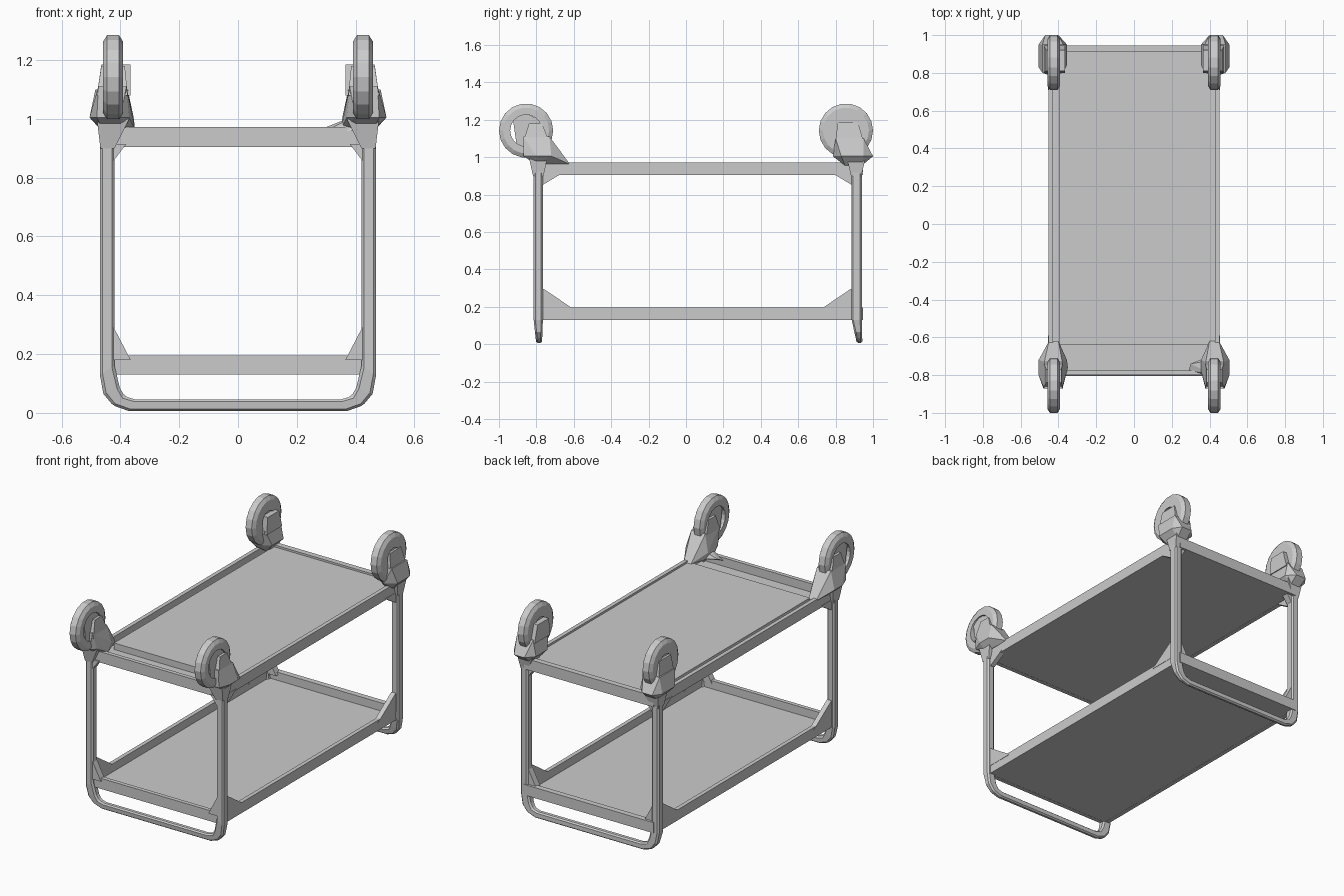
import bpy, bmesh
from math import sin, cos, pi

if "Cube" in bpy.data.objects:
    bpy.data.objects.remove(bpy.data.objects["Cube"])


def finish(name, bm, bevel=0):
    bmesh.ops.recalc_face_normals(bm, faces=bm.faces)
    me = bpy.data.meshes.new(name)
    bm.to_mesh(me)
    bm.free()
    ob = bpy.data.objects.new(name, me)
    bpy.context.collection.objects.link(ob)
    if bevel:
        m = ob.modifiers.new("bevel", 'BEVEL')
        m.width, m.segments, m.limit_method = bevel, 1, 'ANGLE'
    return ob


def box(name, x0, x1, y0, y1, z0, z1):
    return hull(name, [(x, y, z) for x in (x0, x1) for y in (y0, y1) for z in (z0, z1)])


def hull(name, pts, bevel=0):
    bm = bmesh.new()
    for p in pts:
        bm.verts.new(p)
    res = bmesh.ops.convex_hull(bm, input=bm.verts)
    junk = {g for g in res["geom_interior"] + res["geom_unused"] if isinstance(g, bmesh.types.BMVert)}
    bmesh.ops.delete(bm, geom=list(junk), context='VERTS')
    bmesh.ops.dissolve_limit(bm, angle_limit=0.02, verts=bm.verts, edges=bm.edges)
    return finish(name, bm, bevel)


def sweep(name, rings, closed, bevel=0):
    """Join a list of equal cross-sections; cap the ends unless closed."""
    bm = bmesh.new()
    vs = [[bm.verts.new(p) for p in r] for r in rings]
    n = len(vs[0])
    for i in range(len(vs) if closed else len(vs) - 1):
        a, b = vs[i], vs[(i + 1) % len(vs)]
        for k in range(n):
            bm.faces.new((a[k], a[(k + 1) % n], b[(k + 1) % n], b[k]))
    if not closed:
        bm.faces.new(vs[0])
        bm.faces.new(vs[-1])
    return finish(name, bm, bevel)


# U-shaped end frames: (outer x, outer z, inner x, inner z) down the right side
HALF = [(.47, .99, .42, .99), (.47, .13, .42, .16), (.458, .065, .402, .085),
        (.425, .025, .385, .056), (.37, .006, .35, .046)]
STATIONS = HALF + [(-a, b, -c, d) for a, b, c, d in reversed(HALF)]


def end_frame(name, y0, y1, foot0, foot1):
    def span(z):
        t = max(0, 1 - z / .13)
        return y0 + (foot0 - y0) * t, y1 + (foot1 - y1) * t
    rings = []
    for ox, oz, ix, iz in STATIONS:
        (a, b), (c, d) = span(oz), span(iz)
        rings.append([(ox, a, oz), (ox, b, oz), (ix, d, iz), (ix, c, iz)])
    sweep(name, rings, False, .009)


end_frame("front_frame", -.815, -.765, -.80, -.77)
end_frame("back_frame", .885, .94, .915, .943)

# Trays: rim walls and floor
for label, z0, z1, floor in (("lower", .13, .195, .145), ("upper", .905, .972, .92)):
    for s, side in ((-1, "left"), (1, "right")):
        a, b = sorted((s * .428, s * .453))
        box(f"{label}_tray_{side}_rim", a, b, -.80, .93, z0, z1)
    box(f"{label}_tray_front_rim", -.44, .44, -.80, -.775, z0, z1)
    box(f"{label}_tray_back_rim", -.44, .44, .91, .945, z0, z1)
    box(f"{label}_tray_floor", -.44, .44, -.79, .93, z0 + .001, floor)
box("upper_tray_deck", -.395, .435, -.64, .92, .91, .96)

# Corner gussets, wheels and wheel housings
N = 18


def wheel(name, x, y, z, r, ri, w):
    rings = []
    for i in range(N):
        c, s = cos(2 * pi * i / N), sin(2 * pi * i / N)
        prof = [(-w * .6, r), (w * .6, r), (w, r - .022), (w, ri), (-w, ri), (-w, r - .022)]
        rings.append([(x + dx, y + q * c, z + q * s) for dx, q in prof])
    sweep(name, rings, True)


for s, side in ((-1, "left"), (1, "right")):
    for yc, d, end in ((-.79, 1, "front"), (.91, -1, "back")):
        # Gussets along x and along y, above the lower and below the upper tray
        for label, z0, h, wx, wy in (("lower", .18, .115, .06, .17), ("upper", .915, -.06, .045, .10)):
            ya, yb = yc - .02, yc + .02
            hull(f"{label}_{end}_{side}_cross_gusset",
                 [(s * x, y, z) for y in (ya, yb) for x, z in
                  ((.45, z0), (.425, z0 + h), (.45, z0 + h), (.425 - wx, z0))])
            hull(f"{label}_{end}_{side}_long_gusset",
                 [(s * x, y, z) for x in (.425, .455) for y, z in
                  ((yc, z0), (yc, z0 + h), (yc + d * .03, z0 + h), (yc + d * .06, z0 + h * .4),
                   (yc + d * (.03 + wy), z0))])
        # Post cap joining the leg to the housing
        hull(f"{end}_{side}_post_cap",
             [(s * x, yc + y, .90) for x in (.42, .468) for y in (-.028, .028)] +
             [(s * x, yc + y, 1.0) for x in (.37, .48) for y in (-.05, .05)])
        xw = s * .425
        if end == "front":
            wheel("front_%s_wheel" % side, xw, -.855, 1.142, .145, .085, .034)
            # Hub cover leaves the forward part of the wheel open
            hull(f"front_{side}_wheel_hub",
                 [(xw + dx, y, z) for dx in (-.024, .024) for y, z in
                  ((-.905, 1.06), (-.90, 1.12), (-.925, 1.20), (-.86, 1.235), (-.76, 1.19), (-.755, 1.09), (-.82, 1.05))])
            hull(f"front_{side}_housing_base",
                 [(s * x, y, 1.005) for x, y in ((.355, -.72), (.505, -.72), (.505, -.80), (.37, -.84),
                                                 (.48, -.87), (.40, -.87))] +
                 [(s * x, y, .962) for x, y in ((.45, -.62), (.40, -.62), (.35, -.76), (.46, -.80), (.40, -.80))] +
                 [(s * x, y, 1.11) for x in (.38, .475) for y in (-.87, -.73)])
            hull(f"front_{side}_fork",
                 [(s * x, y, 1.08) for x in (.375, .48) for y in (-.87, -.73)] +
                 [(s * x, y, 1.18) for x in (.385, .465) for y in (-.84, -.77)])
        else:
            wheel("back_%s_wheel" % side, xw, .855, 1.142, .145, .06, .034)
            hull(f"back_{side}_wheel_hub",
                 [(xw + dx, .855 + .075 * cos(i * pi / 4), 1.142 + .075 * sin(i * pi / 4))
                  for dx in (-.026, .026) for i in range(8)])
            hull(f"back_{side}_housing_base",
                 [(s * x, y, 1.005) for x, y in ((.355, .84), (.355, .95), (.40, 1.0), (.47, 1.0),
                                                 (.505, .95), (.505, .83), (.44, .785))] +
                 [(s * x, y, .955) for x in (.40, .46) for y in (.85, .94)] +
                 [(s * x, y, 1.10) for x in (.375, .485) for y in (.80, .95)])
            hull(f"back_{side}_fork",
                 [(s * x, y, 1.08) for x in (.365, .48) for y in (.80, .95)] +
                 [(s * x, y, 1.185) for x in (.365, .465) for y in (.81, .92)])

# Pointed brace beside the front right housing
hull("front_right_brace", [(.29, -.775, .955), (.30, -.74, .972), (.40, -.81, .96),
                           (.40, -.70, .965), (.42, -.80, 1.02), (.42, -.72, 1.02)])
